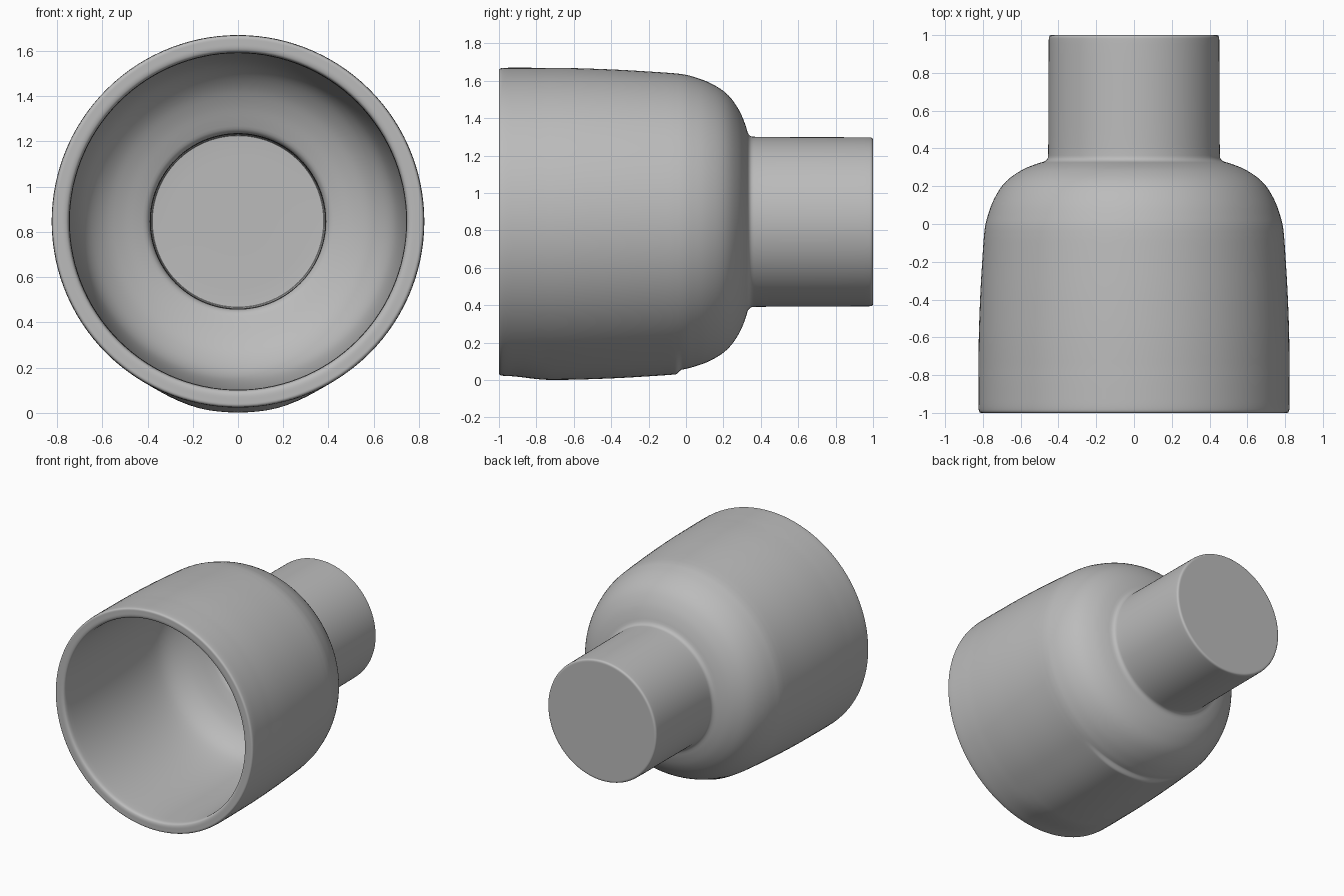
import bpy, bmesh, math

if "Cube" in bpy.data.objects:
    bpy.data.objects.remove(bpy.data.objects["Cube"])

AXIS_Z = 0.846
SEGMENTS = 120

grey = bpy.data.materials.new("plain grey")
grey.diffuse_color = (0.5, 0.5, 0.5, 1)
grey.use_nodes = True
grey.node_tree.nodes["Principled BSDF"].inputs["Base Color"].default_value = grey.diffuse_color

# Half cross-section as (position along y, radius): outside from neck cap to rim, then inside
outer = [(1.0, 0.0), (1.0, 0.42), (1.0, 0.45), (0.97, 0.452), (0.6, 0.453),
         (0.38, 0.454), (0.335, 0.457), (0.318, 0.52), (0.285, 0.60), (0.22, 0.69),
         (0.12, 0.75), (0.02, 0.782), (-0.01, 0.788), (-0.03, 0.791), (-0.05, 0.793),
         (-0.08, 0.796), (-0.2, 0.804), (-0.35, 0.813), (-0.5, 0.819), (-0.6, 0.822),
         (-0.7, 0.823), (-0.76, 0.823), (-0.82, 0.824), (-0.9, 0.824), (-0.975, 0.824),
         (-1.0, 0.819), (-1.0, 0.795)]
inner = [(-1.0, 0.765), (-0.99, 0.748), (-0.95, 0.744), (-0.5, 0.742), (-0.2, 0.732),
         (0.0, 0.71), (0.1, 0.675), (0.18, 0.60), (0.225, 0.52), (0.255, 0.44),
         (0.275, 0.392), (0.33, 0.385), (0.92, 0.385), (0.93, 0.375), (0.93, 0.0)]


def round_corners(points, passes=2):
    """Corner cutting that keeps both end points."""
    for _ in range(passes):
        cut = [points[0]]
        for (a, b), (c, d) in zip(points, points[1:]):
            cut += [(a * .75 + c * .25, b * .75 + d * .25),
                    (a * .25 + c * .75, b * .25 + d * .75)]
        points = cut + [points[-1]]
    return points


def ease(t):
    t = max(0.0, min(1.0, t))
    return t * t * (3 - 2 * t)


def pad_height(y, angle):
    """Low pad under the body, with a crisp rear end and soft sides."""
    along = ease((y + 0.97) / 0.25) * ease((-0.02 - y) / 0.035)
    across = ease((math.radians(32) - abs(angle)) / math.radians(24))
    return 0.022 * along * across


# Cup body and neck, turned around the y axis
bm = bmesh.new()
rings = []
profile = round_corners(outer + inner)
for y, r in profile:
    if r < 1e-6:
        rings.append([bm.verts.new((0, y, AXIS_Z))])
        continue
    ring = []
    for i in range(SEGMENTS):
        angle = math.tau * i / SEGMENTS - math.pi   # zero points down
        radius = r + (pad_height(y, angle) if r > 0.785 and y > -0.97 else 0)
        ring.append(bm.verts.new((radius * math.sin(angle), y,
                                  AXIS_Z - radius * math.cos(angle))))
    rings.append(ring)

for a, b in zip(rings, rings[1:]):
    for i in range(SEGMENTS):
        j = (i + 1) % SEGMENTS
        if len(a) == 1:
            bm.faces.new((a[0], b[i], b[j]))
        elif len(b) == 1:
            bm.faces.new((a[i], b[0], a[j]))
        else:
            bm.faces.new((a[i], b[i], b[j], a[j]))
bmesh.ops.recalc_face_normals(bm, faces=bm.faces)

mesh = bpy.data.meshes.new("cup_with_neck")
bm.to_mesh(mesh)
bm.free()
mesh.materials.append(grey)
cup = bpy.data.objects.new("cup_with_neck", mesh)
bpy.context.collection.objects.link(cup)
bpy.context.view_layer.objects.active = cup
cup.select_set(True)
bpy.ops.object.shade_smooth_by_angle(angle=math.radians(40))
